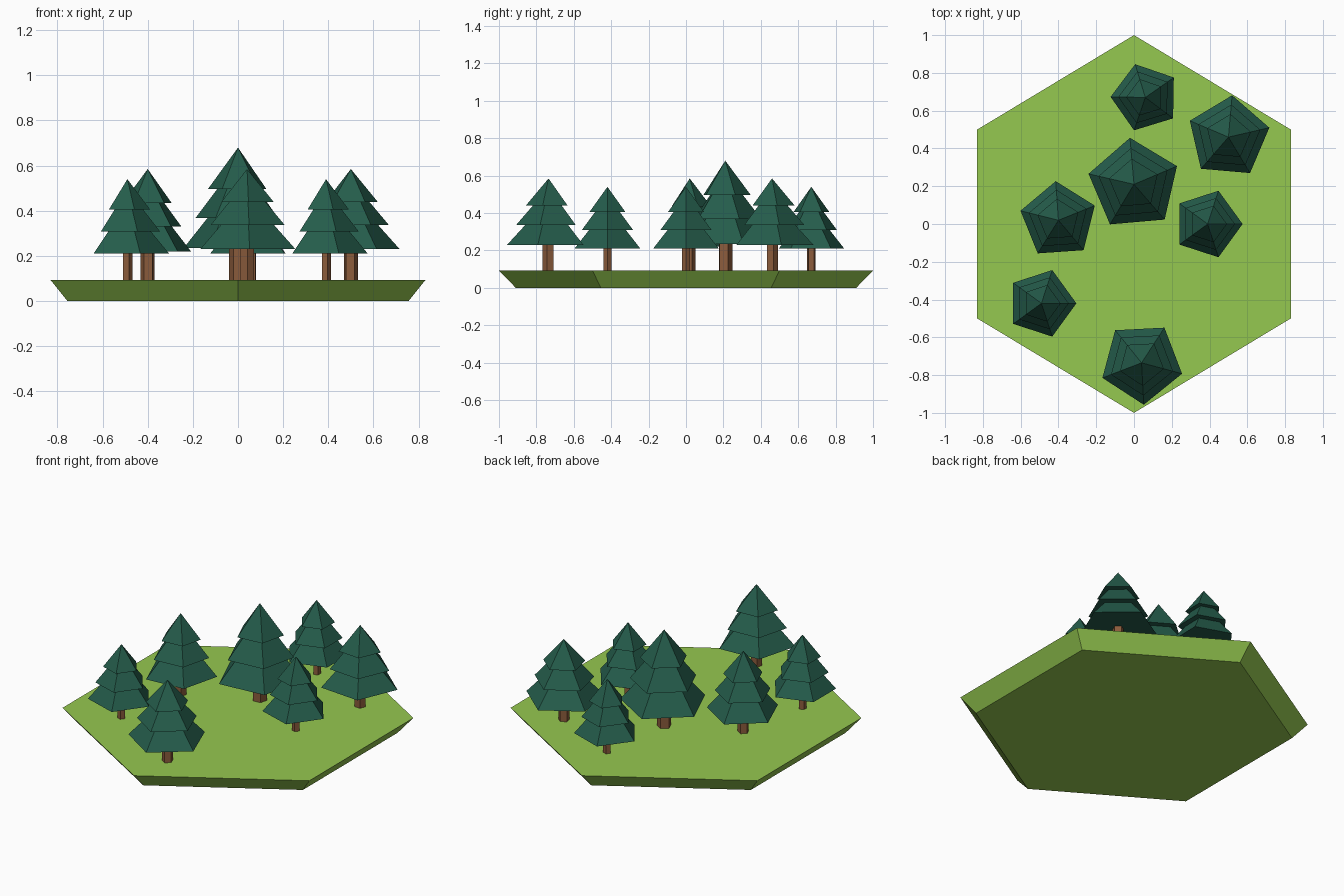
import bpy, bmesh
from math import cos, sin, pi, radians

if "Cube" in bpy.data.objects:
    bpy.data.objects.remove(bpy.data.objects["Cube"])


def material(name, rgb):
    m = bpy.data.materials.new(name)
    m.diffuse_color = (*rgb, 1)
    m.use_nodes = True
    m.node_tree.nodes["Principled BSDF"].inputs["Base Color"].default_value = m.diffuse_color
    return m


GRASS = material("grass", (0.30, 0.58, 0.08))
NEEDLE = material("needles", (0.018, 0.107, 0.07))
BARK = material("bark", (0.26, 0.107, 0.045))
TOP = 0.093


def ring(n, r, z, turn, sx=1, sy=1):
    return [(sx * r * cos(turn + 2 * pi * i / n), sy * r * sin(turn + 2 * pi * i / n), z)
            for i in range(n)]


def loft(name, rings, mat, loc=(0, 0, 0), tip=None):
    """Join rings of points from bottom to top, capped or closed to a tip."""
    bm = bmesh.new()
    loops = [[bm.verts.new(p) for p in r] for r in rings]
    n = len(loops[0])
    for a, b in zip(loops, loops[1:]):
        for i in range(n):
            j = (i + 1) % n
            bm.faces.new((a[i], a[j], b[j], b[i]))
    bm.faces.new(loops[0][::-1])
    if tip is None:
        bm.faces.new(loops[-1])
    else:
        t = bm.verts.new((0, 0, tip))
        for i in range(n):
            bm.faces.new((loops[-1][i], loops[-1][(i + 1) % n], t))
    me = bpy.data.meshes.new(name)
    bm.to_mesh(me)
    bm.free()
    me.materials.append(mat)
    ob = bpy.data.objects.new(name, me)
    ob.location = loc
    bpy.context.collection.objects.link(ob)


# hexagonal ground tile, slightly narrower underneath
K = 0.83 / cos(pi / 6)
loft("ground_tile", [ring(6, 0.91, 0, pi / 6, K, 0.985 + 0.015),
                     ring(6, 1.0, TOP, pi / 6, K, 1.0)], GRASS)

# trees: x, y, turn in degrees, spread, trunk radius, foliage base, tip
TREES = [
    (0.00, 0.21, 23, 0.247, 0.040, 0.235, 0.68),
    (-0.40, 0.02, 22, 0.207, 0.032, 0.22, 0.585),
    (0.50, 0.46, 13, 0.222, 0.032, 0.23, 0.585),
    (0.04, -0.735, 57, 0.222, 0.032, 0.23, 0.585),
    (0.06, 0.67, 35, 0.184, 0.023, 0.21, 0.54),
    (0.39, 0.00, 0, 0.185, 0.023, 0.21, 0.54),
    (-0.49, -0.42, 0, 0.185, 0.023, 0.21, 0.54),
]
for k, (x, y, deg, r, tr, z0, z1) in enumerate(TREES, 1):
    a, h = radians(deg), z1 - z0
    loft(f"trunk_{k}", [ring(5, tr, TOP, a), ring(5, tr, z0 + 0.01, a)], BARK, (x, y, 0))
    # three stepped tiers: (radius, height) fractions up the outline
    outline = [(1, 0), (0.56, 0.3), (0.78, 0.3), (0.38, 0.59), (0.55, 0.59)]
    loft(f"foliage_{k}", [ring(5, r * f, z0 + h * g, a) for f, g in outline],
         NEEDLE, (x, y, 0), z1)
